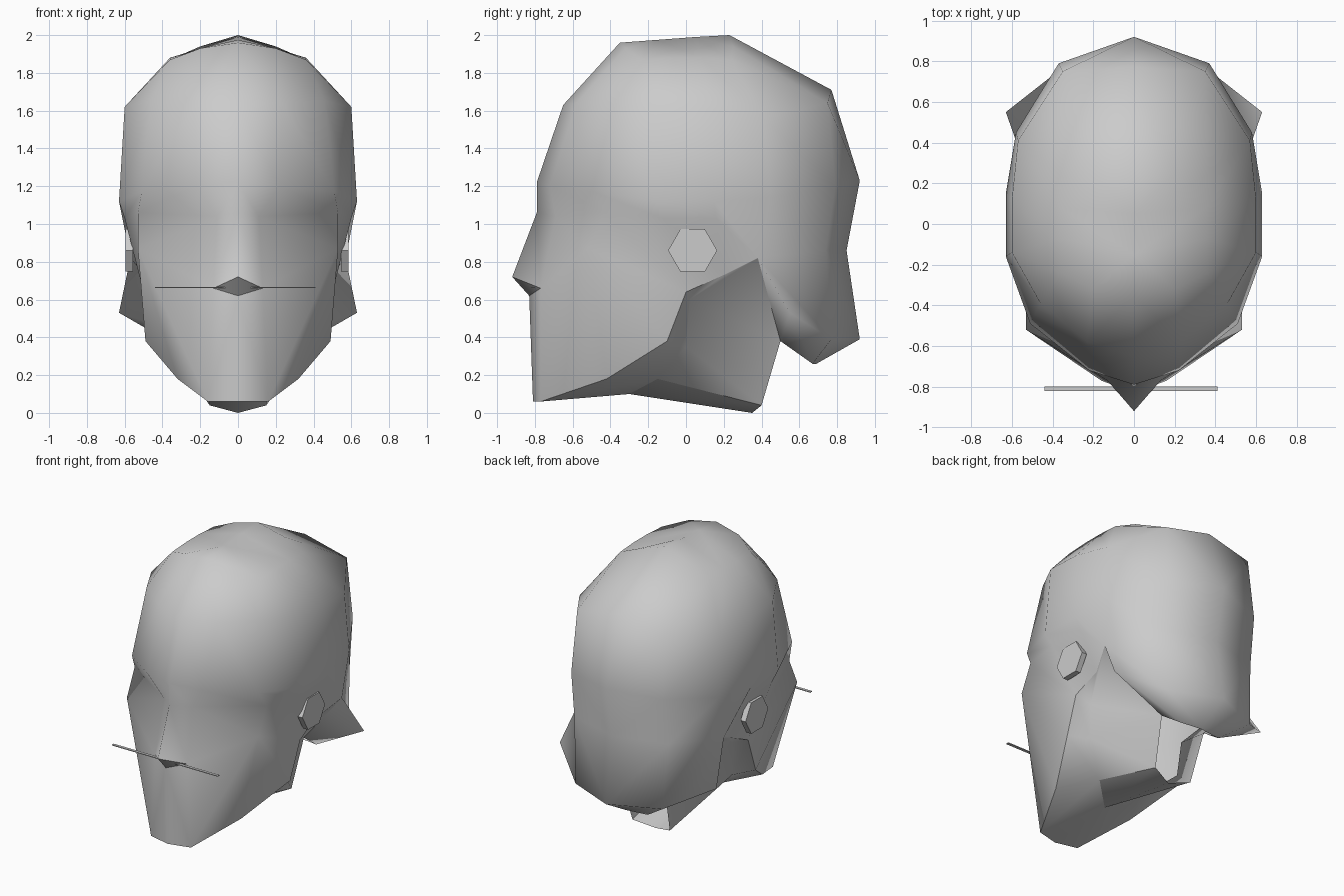
import bpy, bmesh, math

if "Cube" in bpy.data.objects:
    bpy.data.objects.remove(bpy.data.objects["Cube"])

V = []      # half-head vertices (x >= 0)
FACES = []


def row(points):
    start = len(V)
    V.extend(points)
    return list(range(start, len(V)))


def bridge(a, b, cols):
    for i in cols:
        FACES.append((a[i], a[i + 1], b[i + 1], b[i]))


# skull rings, front centre to back centre: crown, upper, brow
A = row([(0, -.35, 1.96), (.20, -.32, 1.93), (.36, -.24, 1.87), (.36, -.07, 1.88),
         (.36, .08, 1.88), (.36, .24, 1.87), (.20, .25, 1.94), (0, .23, 2.0)])
B = row([(0, -.65, 1.63), (.23, -.58, 1.64), (.46, -.39, 1.65), (.60, -.14, 1.62),
         (.60, .12, 1.61), (.57, .41, 1.56), (.35, .75, 1.64), (0, .77, 1.71)])
C = row([(0, -.79, 1.22), (.22, -.72, 1.20), (.51, -.49, 1.17), (.63, -.16, 1.12),
         (.63, .15, 1.12), (.58, .45, 1.14), (.37, .79, 1.20), (0, .92, 1.23)])
# eye line round to the nape hollow
D = row([(0, -.79, 1.06), (.11, -.69, 1.04), (.53, -.43, 1.06), (.60, -.12, 1.03),
         (.59, .16, 1.03), (.57, .38, .82), (.38, .74, .86), (0, .85, .86)])
# nose tip, cheek, jaw hinge, dent behind the ear, flared nape
E = row([(0, -.92, .72), (.13, -.77, .66), (.53, -.52, .87), (.50, 0, .64),
         (.49, .20, .73), (.63, .55, .53), (.35, .77, .39), (0, .92, .39)])
# chin and jaw edge
F = row([(0, -.81, .06), (.16, -.77, .06), (.32, -.42, .18), (.49, -.10, .38)])
under_nose, m1, m2 = row([(0, -.83, .62), (0, -.15, 1.975), (0, .05, 1.99)])
# underside of the nape
g6, g7 = row([(.16, .67, .26), (0, .69, .26)])
# inset neck sides
n0, n1 = row([(.39, .02, .60), (.37, 0, .35)])
# throat: front centre, front side, bottom side, bottom centre, back edge
t0, t1, t2, t3, t4 = row([(0, -.30, .10), (.17, -.15, .18), (.15, .40, .04),
                          (0, .35, 0), (.18, .50, .38)])

FACES += [(A[0], A[1], m1), (A[1], A[2], m1), (m1, A[2], A[3]),
          (m1, A[3], A[4], m2), (m2, A[4], A[5]), (m2, A[5], A[6], A[7])]
bridge(A, B, range(7))
bridge(B, C, range(7))
bridge(C, D, range(7))
bridge(D, E, [0, 1, 2, 3, 5, 6])
# lower face
FACES += [(D[4], D[5], E[4]), (E[0], E[1], under_nose),
          (under_nose, E[1], F[1], F[0]), (E[1], E[2], F[1]), (E[2], F[2], F[1]),
          (E[2], F[3], F[2]), (E[2], E[3], F[3])]
# nape underside
FACES += [(E[6], E[7], g7, g6), (E[5], E[6], g6), (E[5], g6, t4), (D[5], E[5], t4)]
# underside of jaw, neck and throat
FACES += [(F[0], F[1], t0), (F[1], F[2], t1, t0), (F[2], F[3], t1),
          (F[3], n1, t1), (E[3], n0, n1, F[3]), (E[3], E[4], n0),
          (E[4], D[5], n0), (n0, D[5], t4), (n0, t4, n1), (n1, t4, t2),
          (n1, t2, t1), (t0, t1, t2, t3)]
# hard creases along the jaw, neck, throat and nose
CREASES = [[F[0], F[1], F[2], F[3], E[3], E[4], D[5], t4], [t0, t1, t2],
           [E[0], E[1], under_nose]]

me = bpy.data.meshes.new("head")
bm = bmesh.new()
vs = [bm.verts.new(p) for p in V]
for f in FACES:
    bm.faces.new([vs[i] for i in f]).smooth = True
for line in CREASES:
    for a, b in zip(line, line[1:]):
        edge = bm.edges.get((vs[a], vs[b]))
        if edge:
            edge.smooth = False
bmesh.ops.recalc_face_normals(bm, faces=bm.faces[:])
# make sure the shell faces outward
bm.faces.ensure_lookup_table()
if bm.faces[0].normal.z < 0:
    bmesh.ops.reverse_faces(bm, faces=bm.faces[:])
bm.to_mesh(me)
bm.free()
head = bpy.data.objects.new("head", me)
bpy.context.collection.objects.link(head)
mirror = head.modifiers.new("mirror", 'MIRROR')
mirror.use_clip = True
mirror.merge_threshold = .002

# hexagonal ear discs, one corner forward
for name, x in (("ear_right", .565), ("ear_left", -.575)):
    bpy.ops.mesh.primitive_cylinder_add(vertices=6, radius=.13, depth=.04,
                                        location=(x, .035, .86),
                                        rotation=(math.pi / 2, 0, math.pi / 2))
    ear = bpy.context.object
    ear.name = name
    for v in ear.data.vertices:
        v.co.x, v.co.y = v.co.y, v.co.x
    ear.data.flip_normals()

# thin mouth bar
bpy.ops.mesh.primitive_cube_add(size=1, location=(-.015, -.81, .664))
mouth = bpy.context.object
mouth.name = "mouth"
mouth.scale = (.85, .02, .006)
